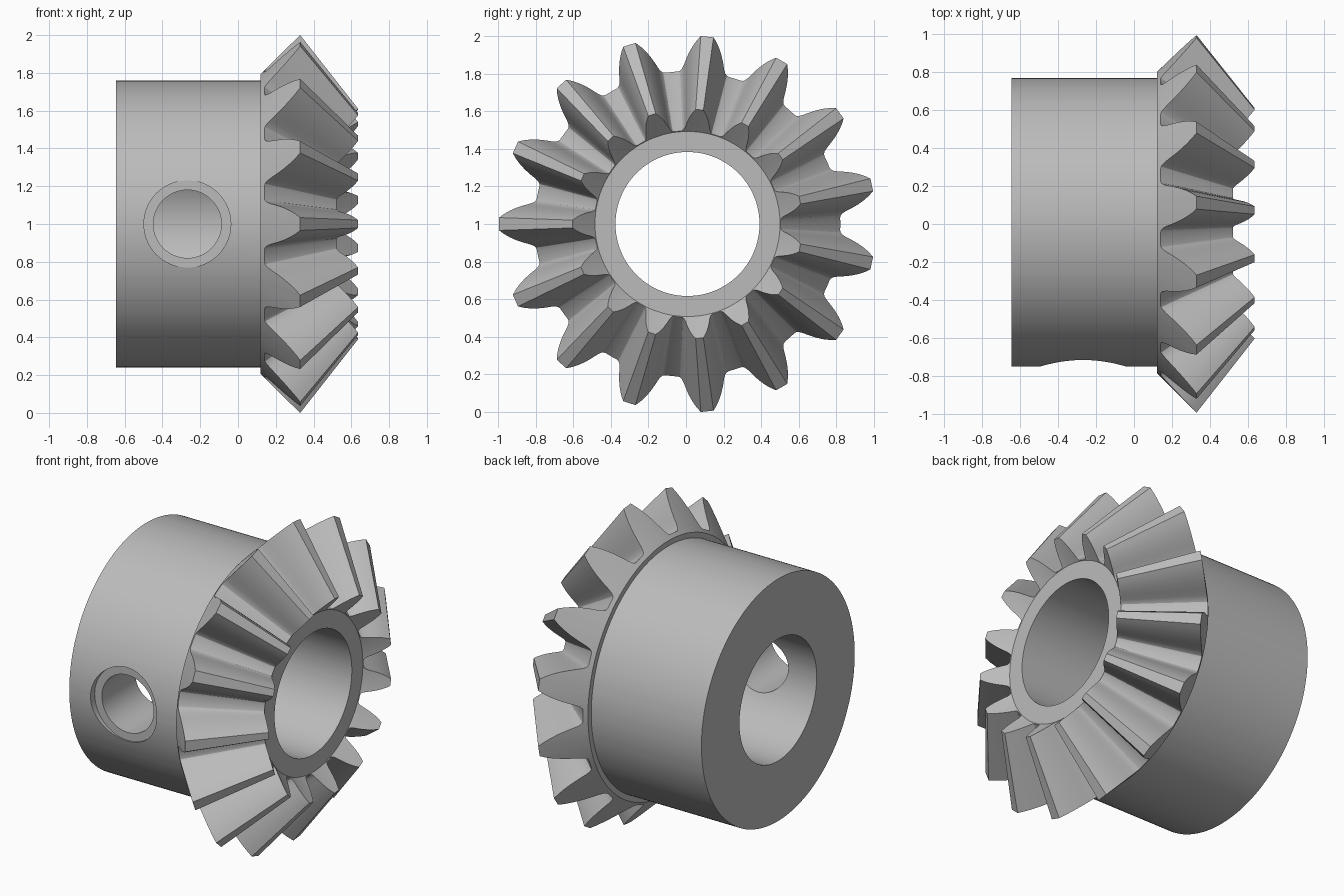
import bpy, bmesh, math
from mathutils import Matrix, Vector

if "Cube" in bpy.data.objects:
    bpy.data.objects.remove(bpy.data.objects["Cube"])

TEETH = 15
APEX = 1.115            # x of the shared cone apex
SCALE = 0.61            # small end of the teeth relative to the large end
CY, CZ = 0.008, 1.0     # gear axis position
ROOT_X, ROOT_R = 0.14, 0.813

# half tooth on the back cone: (height above root, half thickness)
HALF = [(0.1895, 0.034), (0.165, 0.053), (0.135, 0.071), (0.10, 0.087),
        (0.065, 0.099), (0.03, 0.109), (0.012, 0.117), (0.003, 0.126),
        (0.0, 0.138)]

steel = bpy.data.materials.new("steel_grey")
steel.diffuse_color = (0.5, 0.5, 0.5, 1)
steel.use_nodes = True
steel.node_tree.nodes["Principled BSDF"].inputs["Base Color"].default_value = steel.diffuse_color


def point(x, r, a):
    return Vector((x, CY + r * math.cos(a), CZ + r * math.sin(a)))


# angular samples of the whole toothed outline
samples = []
for i in range(TEETH):
    mid = math.pi + i * math.tau / TEETH
    tooth = [(d, -t / (ROOT_R + d)) for d, t in reversed(HALF)]
    tooth += [(d, t / (ROOT_R + d)) for d, t in HALF]
    samples += [(d, mid + a) for d, a in tooth]
    samples.append((0.0, mid + math.pi / TEETH))

# gear body: closed chain of rings around the axis
bm = bmesh.new()


def ring(x, r, k=0.0, scale=1.0):
    out = []
    for d, a in samples:
        px, pr = x + k * d, r + k * d
        out.append(bm.verts.new(point(APEX - (APEX - px) * scale, pr * scale, a)))
    return out


rings = [
    ring(-0.645, 0.383),                    # bore, hub end
    ring(-0.645, 0.76),                     # hub rear edge
    ring(0.12, 0.76),                       # hub front edge
    ring(0.12, 0.793),                      # rim behind teeth
    ring(ROOT_X, ROOT_R, 1.0),              # teeth, large end
    ring(ROOT_X, ROOT_R, 1.0, SCALE),       # teeth, small end
    ring(ROOT_X - 0.006, ROOT_R - 0.006, 0.0, SCALE),
    ring(APEX - (APEX - ROOT_X + 0.006) * SCALE, 0.383),  # bore, tooth end
]
n = len(samples)
for a, b in zip(rings, rings[1:] + rings[:1]):
    for i in range(n):
        j = (i + 1) % n
        bm.faces.new((a[i], a[j], b[j], b[i]))
bmesh.ops.recalc_face_normals(bm, faces=bm.faces)
mesh = bpy.data.meshes.new("bevel_gear")
bm.to_mesh(mesh)
bm.free()
gear = bpy.data.objects.new("bevel_gear", mesh)
bpy.context.collection.objects.link(gear)
mesh.materials.append(steel)


def cut_hole(name, radius, y0, y1):
    """Cut a round hole along y through the front wall of the hub."""
    b = bmesh.new()
    bmesh.ops.create_cone(b, cap_ends=True, segments=64, radius1=radius,
                          radius2=radius, depth=y1 - y0,
                          matrix=Matrix.Translation((-0.268, (y0 + y1) / 2, CZ))
                          @ Matrix.Rotation(math.pi / 2, 4, 'X'))
    m = bpy.data.meshes.new(name)
    b.to_mesh(m)
    b.free()
    m.materials.append(steel)
    cutter = bpy.data.objects.new(name, m)
    bpy.context.collection.objects.link(cutter)
    cutter.hide_render = True
    mod = gear.modifiers.new(name, 'BOOLEAN')
    mod.operation, mod.solver, mod.object = 'DIFFERENCE', 'EXACT', cutter
    bpy.context.view_layer.objects.active = gear
    bpy.ops.object.modifier_apply(modifier=name)
    bpy.data.objects.remove(cutter)


cut_hole("screw_hole", 0.18, -1.0, -0.1)
cut_hole("screw_spotface", 0.23, -1.0, -0.71)

# smooth curved surfaces, keep machined edges sharp
bpy.ops.object.select_all(action='DESELECT')
gear.select_set(True)
bpy.context.view_layer.objects.active = gear
bpy.ops.object.shade_smooth_by_angle(angle=math.radians(30))
